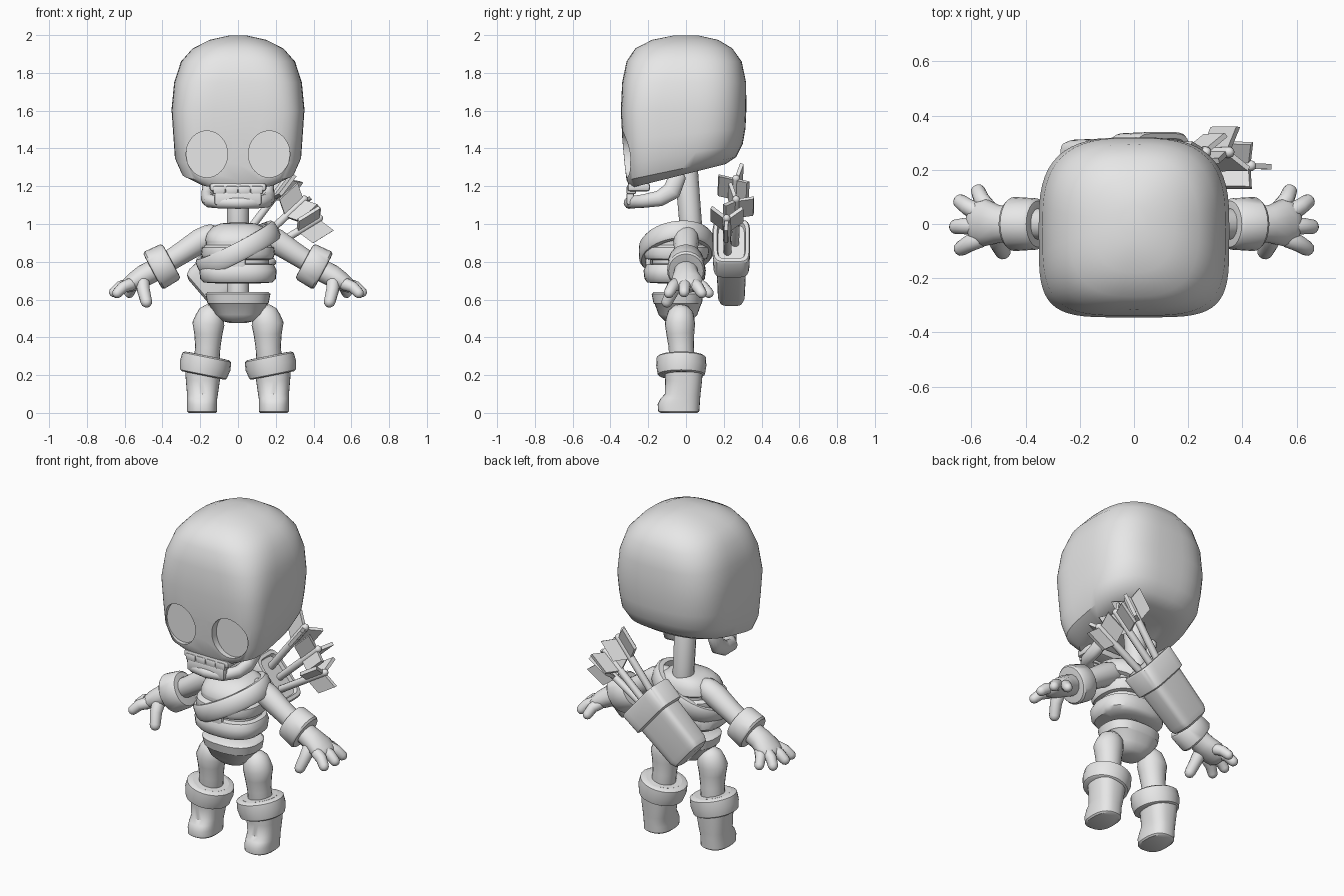
import bpy, bmesh, math
from mathutils import Vector, Matrix

old = bpy.data.objects.get("Cube")
if old:
    bpy.data.objects.remove(old, do_unlink=True)

grey = bpy.data.materials.new("bone_grey")
grey.use_nodes = True
GREY = (0.8, 0.8, 0.8, 1)
grey.diffuse_color = GREY
grey.node_tree.nodes["Principled BSDF"].inputs["Base Color"].default_value = GREY


def finish(name, bm, mirror=False, angle=40):
    """Turn a bmesh into a smooth shaded object, mirrored on request."""
    bmesh.ops.recalc_face_normals(bm, faces=bm.faces)
    mesh = bpy.data.meshes.new(name)
    bm.to_mesh(mesh)
    bm.free()
    mesh.materials.append(grey)
    ob = bpy.data.objects.new(name, mesh)
    bpy.context.collection.objects.link(ob)
    if mirror:
        ob.modifiers.new("Mirror", 'MIRROR').use_mirror_merge = False
    shade(ob, angle)
    return ob


def shade(ob, angle=40):
    bpy.ops.object.select_all(action='DESELECT')
    ob.select_set(True)
    bpy.context.view_layer.objects.active = ob
    bpy.ops.object.shade_smooth_by_angle(angle=math.radians(angle))


def loft(name, rings, closed=False, matrix=None, **kw):
    """Skin a list of point rings; cap the ends unless it is a loop."""
    bm = bmesh.new()
    rows = [[bm.verts.new(p) for p in ring] for ring in rings]
    pairs = list(zip(rows, rows[1:]))
    if closed:
        pairs.append((rows[-1], rows[0]))
    else:
        bm.faces.new(rows[0])
        bm.faces.new(rows[-1])
    for a, b in pairs:
        for i in range(len(a)):
            j = (i + 1) % len(a)
            bm.faces.new((a[i], a[j], b[j], b[i]))
    if matrix:
        bm.transform(matrix)
    return finish(name, bm, **kw)


def power(v, e):
    return math.copysign(abs(v) ** (2 / e), v)


def hoop(z, w, yf, yb, tilt=0, ef=2.5, eb=2.5, n=32, cx=0):
    """Rounded horizontal outline from front yf to back yb, half width w."""
    pts = []
    for i in range(n):
        t = math.tau * i / n
        e = ef if math.sin(t) < 0 else eb
        y = (yf + yb) / 2 + (yb - yf) / 2 * power(math.sin(t), e)
        pts.append(Vector((cx + w * power(math.cos(t), e), y, z + tilt * (y + 0.3))))
    return pts


def tube(name, path, ref=(0, 1, 0), n=14, round_ends=True, **kw):
    """Sweep ellipses along points (x, y, z, radius on ref, other radius)."""
    pts = [Vector(p[:3]) for p in path]
    sizes = [(p[3], p[4] if len(p) > 4 else p[3]) for p in path]
    dirs = [(pts[min(i + 1, len(pts) - 1)] - pts[max(i - 1, 0)]).normalized()
            for i in range(len(pts))]
    spec = [(p, d, s[0], s[1]) for p, d, s in zip(pts, dirs, sizes)]
    if round_ends:
        def cap(item, sign):
            p, d, a, b = item
            return [(p + d * sign * min(a, b) * math.sin(t), d,
                     a * math.cos(t), b * math.cos(t)) for t in (0.5, 1.0, 1.4)]
        spec = cap(spec[0], -1)[::-1] + spec + cap(spec[-1], 1)
    rings = []
    for p, d, a, b in spec:
        u = Vector(ref)
        u = (u - d * d.dot(u)).normalized()
        v = d.cross(u)
        rings.append([p + u * a * math.cos(math.tau * i / n) + v * b * math.sin(math.tau * i / n)
                      for i in range(n)])
    return loft(name, rings, **kw)


def box(name, size, matrix, bevel=0.0, shear=0.0):
    bm = bmesh.new()
    bmesh.ops.create_cube(bm, size=1)
    for v in bm.verts:
        v.co = Vector((v.co.x * size[0], v.co.y * size[1], v.co.z * size[2]))
        v.co.z += shear * v.co.x
    if bevel:
        bmesh.ops.bevel(bm, geom=bm.edges[:], offset=bevel, segments=2, affect='EDGES', profile=0.5)
    bm.transform(matrix)
    return finish(name, bm)


# Skull: height, half width, front, back, tilt to the back, corner squareness
skull = loft("skull", [hoop(*r, n=56) for r in (
    (1.21, .06, -.16, .04, .25, 2.5, 2.5), (1.20, .15, -.25, .13, .25, 3, 2.5),
    (1.19, .22, -.295, .21, .25, 3.5, 2.5), (1.235, .30, -.315, .265, .21, 4.2, 2.6),
    (1.32, .335, -.325, .30, .17, 4.5, 2.8), (1.45, .343, -.337, .315, .09, 4.5, 2.9),
    (1.60, .352, -.345, .32, .02, 4.5, 3), (1.75, .338, -.338, .318, 0, 3.8, 2.9),
    (1.86, .302, -.315, .295, 0, 3.1, 2.7), (1.93, .24, -.268, .245, 0, 2.7, 2.5),
    (1.975, .15, -.18, .17, 0, 2.4, 2.4), (1.997, .05, -.07, .07, 0, 2, 2))])

# Eye sockets cut into the face
for side in (1, -1):
    bm = bmesh.new()
    bmesh.ops.create_cone(bm, cap_ends=True, segments=32, radius1=1, radius2=1, depth=0.3)
    bm.transform(Matrix.Translation((side * .165, -.435, 1.37)) @ Matrix.Rotation(math.pi / 2, 4, 'X')
                 @ Matrix.Diagonal((.11, .123, 1, 1)))
    cutter = finish("socket_cutter", bm)
    cutter.hide_render = True
    cut = skull.modifiers.new("Socket", 'BOOLEAN')
    cut.object = cutter
    cut.operation = 'DIFFERENCE'
    bpy.context.view_layer.objects.active = skull
    bpy.ops.object.modifier_apply(modifier=cut.name)
    bpy.data.objects.remove(cutter, do_unlink=True)
shade(skull)

# Jaw and teeth
half = [(.155, -.045, 1.25, .045, .03), (.16, -.075, 1.175, .05, .032),
        (.162, -.14, 1.135, .042, .034), (.15, -.22, 1.122, .036, .034),
        (.095, -.283, 1.115, .033, .034)]
tube("jaw", half + [(0, -.298, 1.112, .032, .032)] + [(-p[0], *p[1:]) for p in half[::-1]],
     ref=(0, -.3, 1))
box("lower_teeth", (.25, .04, .07), Matrix.Translation((0, -.295, 1.135)), .012)
box("upper_gum", (.30, .12, .045), Matrix.Translation((0, -.25, 1.195)), .015)
for i in range(4):
    box("upper_tooth", (.066, .05, .045), Matrix.Translation(((i - 1.5) * .066, -.29, 1.18)), .01)

# Spine and rib cage
tube("neck", [(0, .03, .93, .06), (0, .02, 1.06, .06), (0, 0, 1.3, .062)])
tube("waist", [(0, -.04, .58, .06), (0, -.04, .74, .06)])
loft("rib_cage", [hoop(*r) for r in (
    (.685, .10, -.13, .03), (.69, .18, -.205, .08), (.71, .2, -.22, .1),
    (.755, .205, -.225, .105), (.785, .19, -.21, .1), (.79, .165, -.18, .085),
    (.81, .165, -.18, .085), (.815, .185, -.215, .11), (.84, .195, -.23, .12),
    (.875, .19, -.225, .125), (.89, .17, -.2, .11), (.905, .17, -.2, .11),
    (.915, .175, -.2, .12), (.95, .165, -.18, .115), (.985, .135, -.145, .1),
    (1.003, .09, -.09, .075), (1.008, .03, -.03, .04))])
box("breastbone", (.08, .03, .12), Matrix.Translation((0, -.2, .79)), .014)

# Strap slung across the chest, sagging at the front
rings = []
for k in range(40):
    t = math.tau * k / 40
    out = Vector((math.cos(t) * .9, math.sin(t), math.cos(t) * .42))
    mid = Vector((out.x * .215, -.05 + out.y * .18, .87 + out.z * .235 + out.y * .02))
    up = Vector((-.42, 0, .9))
    rings.append([mid + out * a * .02 + up * b * .05 for a, b in (
        (-1, -1), (.3, -1), (.9, -.7), (1, 0), (.9, .7), (.3, 1), (-1, 1))])
loft("chest_strap", rings, closed=True)

# Pelvis bowl
loft("pelvis", [hoop(*r) for r in (
    (.475, .04, -.07, 0), (.485, .08, -.11, .03), (.52, .125, -.145, .06),
    (.575, .155, -.165, .08), (.58, .162, -.172, .085), (.63, .172, -.182, .09),
    (.64, .16, -.17, .08))])

# Legs and boots
tube("leg", [(.148, -.03, .5, .075, .078), (.157, -.032, .47, .08, .085),
             (.157, -.03, .42, .074, .075), (.16, -.025, .35, .067),
             (.168, -.02, .24, .068)], n=20, mirror=True)
loft("boot", [hoop(*r, cx=c) for c, r in (
    (.19, (0, .072, -.135, .06)), (.19, (.008, .08, -.147, .07)), (.19, (.045, .08, -.15, .073)),
    (.19, (.075, .08, -.135, .075)), (.188, (.1, .082, -.112, .077)),
    (.186, (.17, .09, -.11, .085)), (.183, (.24, .098, -.115, .09)))], mirror=True)
tube("boot_cuff", [(.174 + .2 * (.25 - h), -.025, h, a, b) for h, a, b in (
    (.198, .115, .115), (.204, .125, .125), (.25, .133, .136), (.294, .13, .132),
    (.302, .118, .118), (.303, .1, .1), (.285, .09, .09))], n=24, round_ends=False, mirror=True)

# Arms, sleeve cuffs and hands
tube("arm", [(.15, 0, .935, .065), (.2, 0, .91, .068), (.3, 0, .845, .06),
             (.42, 0, .77, .055)], mirror=True)
tube("sleeve_cuff", [(.402 + .88 * s, 0, .777 - .47 * s, r, r * 1.12) for s, r in (
    (-.058, .07), (-.056, .086), (-.045, .095), (.045, .1), (.056, .092), (.058, .07))],
    n=24, round_ends=False, mirror=True)
tube("palm", [(.42, 0, .765, .06, .06), (.5, 0, .725, .07, .06),
              (.55, .005, .695, .088, .052), (.58, .005, .678, .08, .042)], mirror=True)
for base, tip, r in (((.54, .06, .685), (.575, .12, .635), .03),
                     ((.58, .045, .68), (.64, .082, .635), .031),
                     ((.58, -.005, .68), (.655, -.01, .64), .031),
                     ((.57, -.055, .68), (.638, -.09, .635), .031),
                     ((.505, -.04, .69), (.485, -.1, .588), .034)):
    mid = (Vector(base) + Vector(tip)) / 2 + Vector((.005, 0, .008))
    tube("finger", [(*base, r * 1.1), (*mid, r), (*tip, r * .9)], n=12, ref=(0, 1, .4), mirror=True)

# Quiver, built upright and then leaned over the back
lean = Matrix.Translation((-.2, .24, .65)) @ Matrix.Rotation(.863, 4, 'Y')
loft("quiver", [hoop(*r, ef=5, eb=5) for r in (
    (-.012, .08, -.045, .045), (0, .11, -.064, .064), (.03, .122, -.072, .072),
    (.3, .13, -.08, .08))], matrix=lean)
loft("quiver_rim", [hoop(*r, ef=5, eb=5) for r in (
    (.27, .13, -.08, .08), (.278, .15, -.096, .096), (.395, .155, -.1, .1),
    (.405, .148, -.094, .094), (.406, .128, -.076, .076), (.385, .122, -.07, .07))], matrix=lean)

# Arrows with three vanes each
for start, end, spin in (((.03, .25, .93), (.265, .265, 1.24), 1.2),
                         ((.08, .26, .88), (.35, .265, 1.13), 1.9),
                         ((.12, .22, .84), (.43, .215, 1.03), .5)):
    a, b = Vector(start), Vector(end)
    d = (b - a).normalized()
    tube("arrow_shaft", [(*a, .021), (*b, .021)], n=10)
    turn = d.to_track_quat('Z', 'Y').to_matrix().to_4x4()
    for k in range(3):
        place = (Matrix.Translation(b - d * .05) @ turn
                 @ Matrix.Rotation(spin + k * math.tau / 3, 4, 'Z')
                 @ Matrix.Translation((.05, 0, 0)))
        box("arrow_vane", (.09, .02, .13), place, shear=.4)
